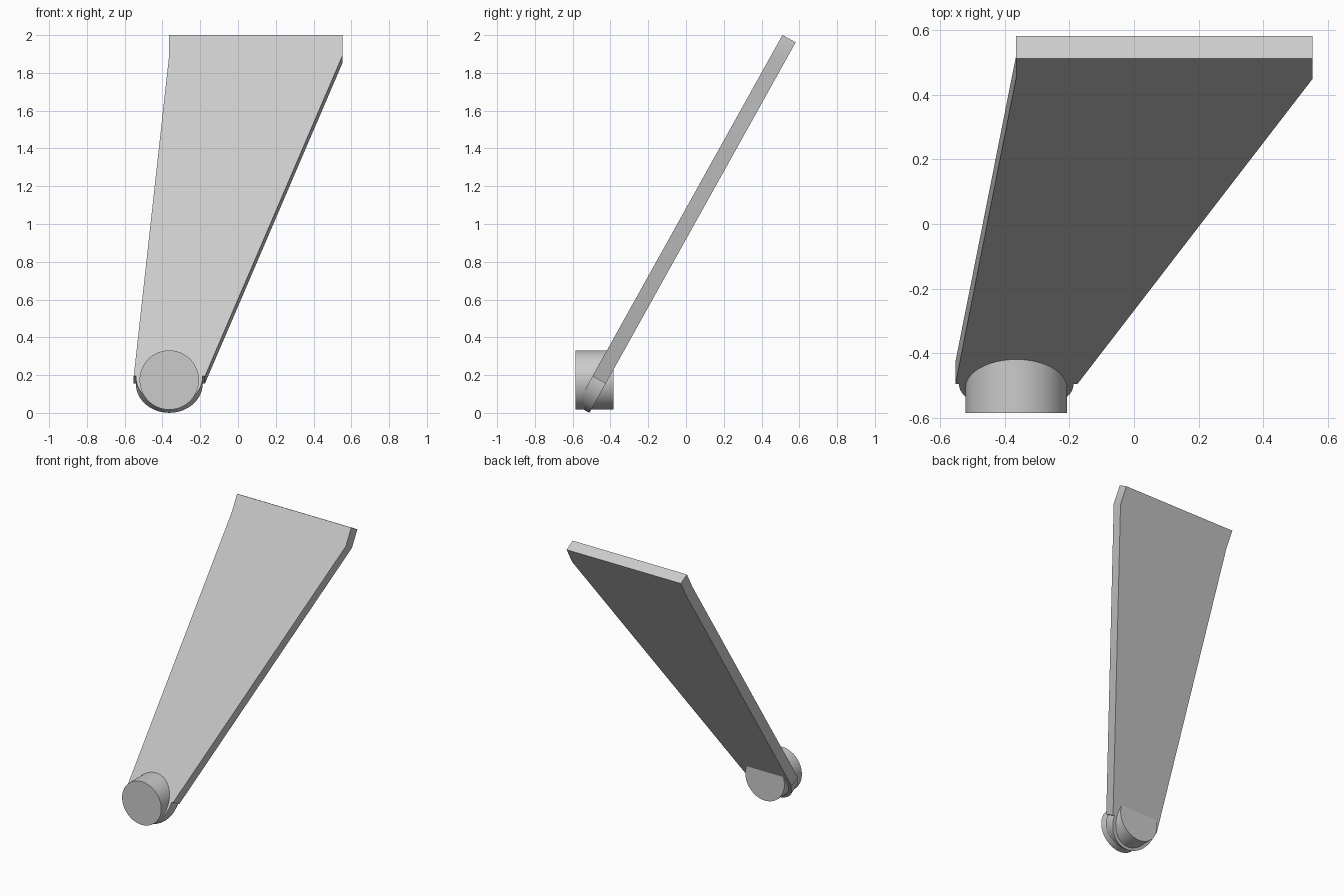
import bpy, bmesh
from math import sin, cos, pi, atan2, radians
from mathutils import Matrix, Vector

cube = bpy.data.objects.get("Cube")
if cube:
    bpy.data.objects.remove(cube, do_unlink=True)

grey = bpy.data.materials.new("light grey")
grey.use_nodes = True
colour = (0.6, 0.6, 0.6, 1)
grey.diffuse_color = colour
grey.node_tree.nodes["Principled BSDF"].inputs["Base Color"].default_value = colour


def extrude_outline(name, points, depth, matrix):
    """Extrude a flat xy outline along local z and place it."""
    bm = bmesh.new()
    face = bm.faces.new([bm.verts.new((x, y, 0)) for x, y in points])
    grown = bmesh.ops.extrude_face_region(bm, geom=[face])
    moved = [v for v in grown["geom"] if isinstance(v, bmesh.types.BMVert)]
    bmesh.ops.translate(bm, verts=moved, vec=(0, 0, depth))
    bmesh.ops.recalc_face_normals(bm, faces=bm.faces)
    mesh = bpy.data.meshes.new(name)
    bm.to_mesh(mesh)
    bm.free()
    mesh.materials.append(grey)
    obj = bpy.data.objects.new(name, mesh)
    bpy.context.collection.objects.link(obj)
    obj.matrix_world = matrix
    bpy.ops.object.select_all(action="DESELECT")
    obj.select_set(True)
    bpy.context.view_layer.objects.active = obj
    bpy.ops.object.shade_smooth_by_angle(angle=radians(30))
    return obj


def arc(cx, cy, radius, start, end, steps):
    angles = [start + (end - start) * i / steps for i in range(steps + 1)]
    return [(cx + radius * cos(a), cy + radius * sin(a)) for a in angles]


pivot_x = -0.364

# Leaning tapered blade with a rounded foot
blade = [(-0.552, 0), (-0.365, 1.94), (-0.365, 2.068), (0.552, 2.068),
         (0.552, 1.94), (-0.175, 0)]
blade += arc(pivot_x, 0, 0.177, 0, -pi, 32)
lean = atan2(1.006, 1.807)
# local z runs backwards through the thickness, local y runs up the blade
tilt = Matrix((Vector((1, 0, 0)), Vector((0, sin(lean), cos(lean))),
               Vector((0, cos(lean), -sin(lean))))).transposed().to_4x4()
extrude_outline("blade", blade, 0.08,
                Matrix.Translation((0, -0.495, 0.194)) @ tilt)

# Horizontal hub through the foot
hub = arc(0, 0, 0.157, 0, 2 * pi, 64)[:-1]
extrude_outline("hub", hub, 0.2,
                Matrix.Translation((pivot_x, -0.385, 0.174))
                @ Matrix.Rotation(pi / 2, 4, "X"))
